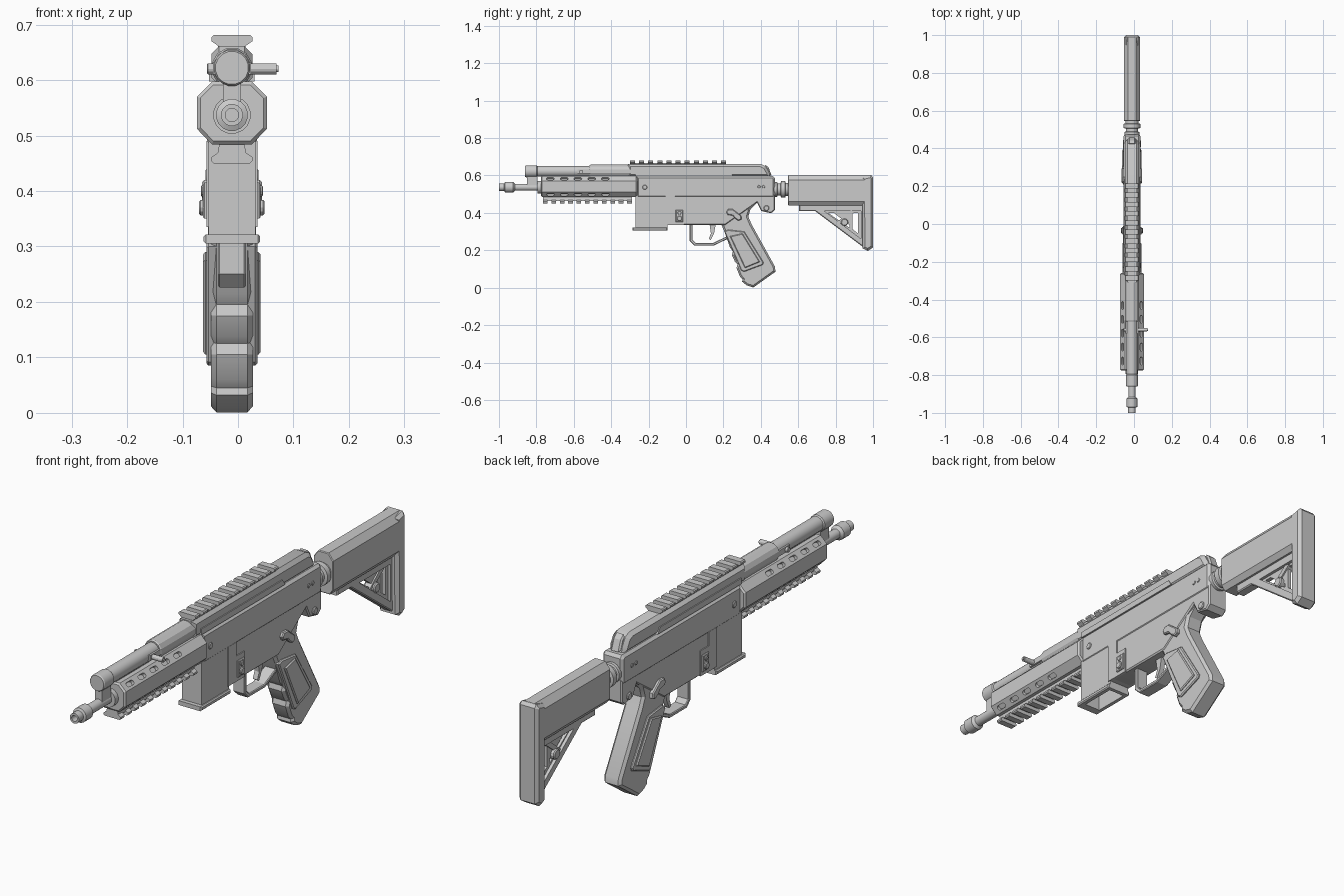
import bpy, bmesh, math
from mathutils import Matrix, Vector

CX = -0.011  # centre plane of the body
grey = bpy.data.materials.new("light_grey")
grey.diffuse_color = (0.6, 0.6, 0.6, 1)


def finish(name, bm):
    bmesh.ops.recalc_face_normals(bm, faces=bm.faces)
    me = bpy.data.meshes.new(name)
    bm.to_mesh(me)
    bm.free()
    me.materials.append(grey)
    ob = bpy.data.objects.new(name, me)
    bpy.context.collection.objects.link(ob)
    return ob


def prism(name, pts, a, b, axis="x", bevel=0.0, cx=CX):
    """Extrude (y,z) points along x, or (x,z) points along y, chamfering both caps."""
    bm = bmesh.new()
    to3 = (lambda p, d: (cx + d, p[0], p[1])) if axis == "x" else (lambda p, d: (cx + p[0], d, p[1]))
    lo = [bm.verts.new(to3(p, a)) for p in pts]
    hi = [bm.verts.new(to3(p, b)) for p in pts]
    caps = [bm.faces.new(lo), bm.faces.new(hi)]
    n = len(pts)
    for i in range(n):
        j = (i + 1) % n
        bm.faces.new((lo[i], lo[j], hi[j], hi[i]))
    bmesh.ops.recalc_face_normals(bm, faces=bm.faces)
    if bevel:
        edges = list({e for f in caps for e in f.edges})
        bmesh.ops.bevel(bm, geom=edges, offset=bevel, segments=1, affect="EDGES", clamp_overlap=True)
    return finish(name, bm)


def slab(name, pts, half, bevel=0.0):
    return prism(name, pts, -half, half, "x", bevel)


def box(name, y0, y1, z0, z1, half, bevel=0.0):
    return slab(name, [(y0, z0), (y1, z0), (y1, z1), (y0, z1)], half, bevel)


def lathe(name, prof, z, segs=16):
    """Spin (y, radius) points about a lengthwise axis at height z."""
    bm = bmesh.new()
    rings = []
    for y, r in prof:
        rings.append([bm.verts.new((CX + r * math.cos(t), y, z + r * math.sin(t)))
                      for t in [math.tau * (k + 0.5) / segs for k in range(segs)]])
    for a, b in zip(rings, rings[1:]):
        for i in range(segs):
            j = (i + 1) % segs
            bm.faces.new((a[i], a[j], b[j], b[i]))
    bm.faces.new(rings[0])
    bm.faces.new(rings[-1])
    return finish(name, bm)


def pin(name, y, z, r, x0, x1, segs=12):
    pts = [(y + r * math.cos(math.tau * k / segs), z + r * math.sin(math.tau * k / segs)) for k in range(segs)]
    return prism(name, pts, x0, x1, "x", r * 0.2)


def cut(ob, cutters):
    for c in cutters:
        m = ob.modifiers.new("cut", "BOOLEAN")
        m.operation, m.solver, m.object = "DIFFERENCE", "EXACT", c
    dg = bpy.context.evaluated_depsgraph_get()
    me = bpy.data.meshes.new_from_object(ob.evaluated_get(dg))
    ob.modifiers.clear()
    ob.data = me
    for c in cutters:
        bpy.data.objects.remove(c)


# Barrel with muzzle device and bore
lathe("barrel", [(-0.9, 0.012), (-1, 0.012), (-1, 0.02), (-0.972, 0.02), (-0.968, 0.029), (-0.925, 0.029),
                 (-0.915, 0.019), (-0.7, 0.019)], 0.537)
lathe("barrel_nut", [(-0.795, 0.034), (-0.77, 0.034)], 0.537)

# Upper tube with front cap, and block joining it to the barrel
lathe("upper_tube", [(-0.86, 0.03), (-0.855, 0.033), (-0.8, 0.033), (-0.795, 0.029), (-0.28, 0.029)], 0.622)
lathe("tube_sleeve", [(-0.515, 0.034), (-0.51, 0.037), (-0.28, 0.037)], 0.622, 12)
box("front_block", -0.85, -0.795, 0.53, 0.61, 0.016)
box("tube_bridge", -0.77, -0.28, 0.58, 0.61, 0.018)

# Eight-sided handguard with rows of oval vents in its slanted faces
guard = prism("handguard", [(-0.063, 0.512), (-0.036, 0.484), (0.036, 0.484), (0.063, 0.512), (0.063, 0.57),
                            (0.036, 0.597), (-0.036, 0.597), (-0.063, 0.57)], -0.775, -0.26, "y", 0.006)
vents = []
for sx in (-1, 1):
    for sz in (-1, 1):
        for k in range(5):
            arc = [math.pi * i / 6 for i in range(7)]
            oval = [(0.012 + 0.009 * math.sin(t), 0.009 * math.cos(t)) for t in arc]
            oval += [(-0.012 - 0.009 * math.sin(t), -0.009 * math.cos(t)) for t in arc]
            v = prism("vent", oval, -0.013, 0.013, "x", 0, 0)
            ang = -sx * sz * math.radians(45)
            v.data.transform(Matrix.Translation(Vector((CX + sx * 0.05, -0.725 + 0.0735 * k, 0.54 + sz * 0.043)))
                             @ Matrix.Rotation(ang, 4, "Y"))
            vents.append(v)
bpy.context.view_layer.update()
cut(guard, vents)


# Toothed accessory rails, above and below
def rail(name, y0, y1, base, tip, count):
    s = 1 if tip > base else -1
    mid = tip - s * 0.014
    prism(name + "_base", [(-0.022, base), (0.022, base), (0.026, mid), (-0.026, mid)], y0, y1, "y")
    step = (y1 - y0) / (count - 0.45)
    for k in range(count):
        a = y0 + k * step
        prism(name + "_tooth", [(-0.024, mid - s * 0.006), (-0.037, mid + s * 0.003), (-0.037, tip - s * 0.004),
                                (-0.033, tip), (0.033, tip), (0.037, tip - s * 0.004), (0.037, mid + s * 0.003),
                                (0.024, mid - s * 0.006)], a, a + step * 0.55, "y")


rail("top_rail", -0.30, 0.215, 0.64, 0.681, 11)
rail("bottom_rail", -0.765, -0.29, 0.49, 0.45, 11)

# Receiver, top cover and rear button
slab("upper_receiver", [(-0.265, 0.48), (0.475, 0.48), (0.475, 0.585), (0.465, 0.597), (-0.265, 0.597)], 0.045, 0.01)
slab("top_cover", [(-0.31, 0.59), (-0.31, 0.661), (0.4, 0.661), (0.425, 0.65), (0.445, 0.615), (0.45, 0.59)],
     0.037, 0.014)
slab("rear_button", [(0.41, 0.6), (0.425, 0.658), (0.442, 0.642), (0.458, 0.6)], 0.02, 0.006)
for s in (-1, 1):
    prism("cover_ledge", [(-0.27, 0.597), (0.25, 0.597), (0.235, 0.62), (-0.27, 0.62)], s * 0.03, s * 0.041)
slab("lower_receiver", [(-0.27, 0.5), (-0.27, 0.42), (-0.08, 0.335), (0.21, 0.335), (0.38, 0.455), (0.402, 0.41),
                        (0.455, 0.398), (0.475, 0.415), (0.475, 0.5)], 0.042, 0.005)

# Hollow magazine well with flared lip
well = box("magazine_well", -0.27, -0.1, 0.31, 0.49, 0.0425)
cut(well, [box("well_cutter", -0.255, -0.115, 0.2, 0.44, 0.033)])
lip = box("well_lip", -0.286, -0.1, 0.305, 0.322, 0.051, 0.004)
cut(lip, [box("lip_cutter", -0.255, -0.115, 0.2, 0.44, 0.033)])

# Side plates, catches and pins
slab("side_plate", [(-0.11, 0.335), (-0.01, 0.335), (-0.01, 0.435), (-0.06, 0.435), (-0.06, 0.49), (-0.11, 0.49)],
     0.046)
for s in (-1, 1):
    prism("catch_plate", [(-0.055, 0.35), (-0.015, 0.35), (-0.015, 0.415), (-0.055, 0.415)],
          s * 0.04, s * 0.052, "x", 0.003)
    for y, z, r, x in ((-0.035, 0.37, 0.014, 0.059), (-0.035, 0.4, 0.01, 0.056), (-0.22, 0.537, 0.013, 0.049),
                       (0.39, 0.54, 0.008, 0.048), (0.415, 0.54, 0.008, 0.048), (0.43, 0.425, 0.015, 0.048)):
        pin("receiver_pin", y, z, r, s * 0.03, s * x)
    prism("safety_lever", [(0.215, 0.405), (0.225, 0.42), (0.25, 0.42), (0.295, 0.385), (0.297, 0.365),
                           (0.28, 0.358), (0.262, 0.37), (0.25, 0.385), (0.222, 0.39)], s * 0.03, s * 0.054, "x", 0.004)

# Charging handle and tube stud
bm = bmesh.new()
bmesh.ops.create_cone(bm, cap_ends=True, segments=12, radius1=0.01, radius2=0.01, depth=0.072,
                      matrix=Matrix.Translation((0.037, -0.56, 0.62)) @ Matrix.Rotation(math.pi / 2, 4, "Y"))
bmesh.ops.bevel(bm, geom=[e for e in bm.edges if all(v.co.x > 0.06 for v in e.verts)], offset=0.004,
                segments=2, affect="EDGES")
finish("charging_handle", bm)
box("handle_slide", -0.58, -0.51, 0.61, 0.632, 0.034)
pin("tube_stud", -0.56, 0.62, 0.01, -0.045, 0)

# Trigger guard and trigger
slab("trigger_guard", [(0.02, 0.34), (0.02, 0.25), (0.045, 0.226), (0.15, 0.226), (0.225, 0.262), (0.225, 0.278),
                       (0.147, 0.24), (0.052, 0.24), (0.036, 0.256), (0.036, 0.34)], 0.025, 0.003)
slab("trigger", [(0.125, 0.345), (0.133, 0.29), (0.122, 0.262), (0.132, 0.255), (0.15, 0.29), (0.16, 0.345)], 0.01)

# Grip with finger grooves and raised side panels
slab("grip", [(0.19, 0.335), (0.205, 0.3), (0.235, 0.215), (0.25, 0.195), (0.245, 0.175), (0.262, 0.138),
              (0.275, 0.125), (0.27, 0.105), (0.288, 0.06), (0.302, 0.045), (0.3, 0.032), (0.325, 0.012),
              (0.36, 0.001), (0.478, 0.085), (0.476, 0.112), (0.35, 0.34), (0.333, 0.38), (0.345, 0.42),
              (0.385, 0.46), (0.22, 0.46)], 0.038, 0.01)
slab("grip_panel", [(0.205, 0.3), (0.225, 0.31), (0.312, 0.3), (0.415, 0.135), (0.41, 0.122), (0.31, 0.085),
                    (0.295, 0.092)], 0.046, 0.004)
slab("grip_panel_inset", [(0.235, 0.275), (0.302, 0.29), (0.395, 0.138), (0.315, 0.105)], 0.052, 0.004)

# Neck joining the receiver to the stock
lathe("stock_neck", [(0.46, 0.04), (0.487, 0.04), (0.49, 0.033), (0.505, 0.033), (0.508, 0.045), (0.53, 0.045),
                     (0.533, 0.035), (0.62, 0.035)], 0.525)

# Stock body, butt plate and pierced brace
prism("stock_body", [(-0.043, 0.46), (-0.028, 0.44), (0.028, 0.44), (0.043, 0.46), (0.043, 0.575),
                     (0.022, 0.602), (-0.022, 0.602), (-0.043, 0.575)], 0.545, 0.99, "y", 0.003)
slab("butt_plate", [(0.942, 0.59), (0.99, 0.602), (1, 0.59), (1, 0.215), (0.972, 0.196), (0.945, 0.21)], 0.043, 0.012)
brace = slab("stock_brace", [(0.605, 0.45), (0.605, 0.41), (0.69, 0.41), (0.95, 0.215), (0.95, 0.45)], 0.02, 0.004)
tri = [(0.74, 0.41), (0.935, 0.41), (0.935, 0.262)]
cut(brace, [prism("recess_right", tri, 0.008, 0.05), prism("recess_left", tri, -0.05, -0.008),
            slab("slot_rear", [(0.89, 0.4), (0.92, 0.4), (0.92, 0.29), (0.89, 0.313)], 0.1),
            slab("slot_low", [(0.76, 0.4), (0.79, 0.4), (0.875, 0.335), (0.875, 0.32)], 0.1)])
slab("brace_strut", [(0.8, 0.345), (0.815, 0.335), (0.905, 0.405), (0.88, 0.41)], 0.014)
pin("brace_knob", 0.848, 0.35, 0.02, -0.024, 0.024)

# Smooth the round parts while keeping corners crisp
for ob in bpy.data.objects:
    ob.select_set(True)
    bpy.context.view_layer.objects.active = ob
bpy.ops.object.shade_smooth_by_angle(angle=math.radians(25))
